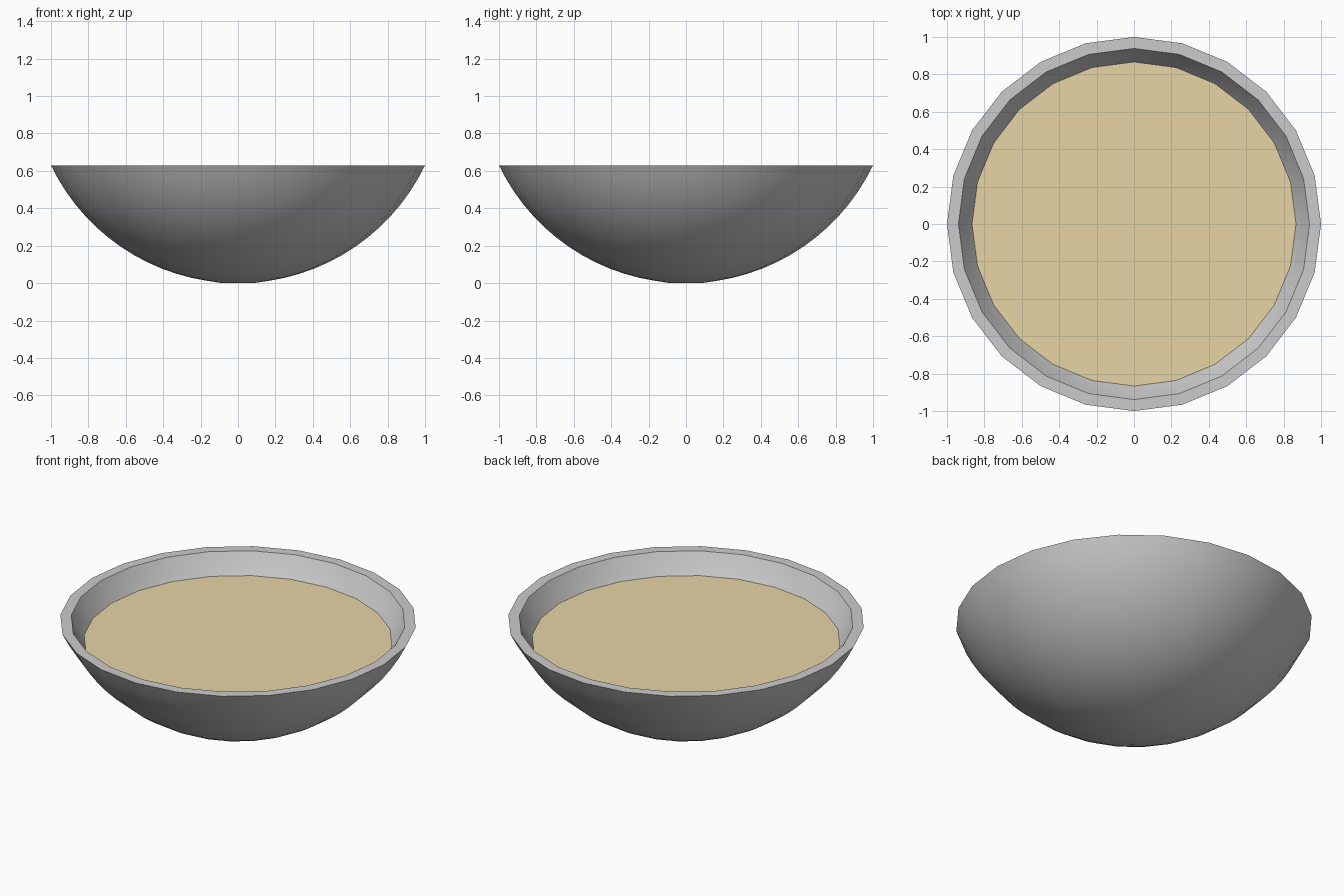
import bpy, bmesh
from math import pi, sin, cos, asin, acos, radians, sqrt

if "Cube" in bpy.data.objects:
    bpy.data.objects.remove(bpy.data.objects["Cube"])

SIDES = 24
H = 0.63                          # bowl height
R_OUT = (1 + H * H) / (2 * H)     # sphere radius giving rim radius 1
R_IN = R_OUT - 0.055
CZ = R_OUT                        # common sphere centre height


def arc(radius, z_top, a0, steps):
    """Profile points on the sphere from angle a0 off the pole up to z_top."""
    a1 = acos((CZ - z_top) / radius)
    angles = [a0 + (a1 - a0) * i / steps for i in range(steps + 1)]
    return [(radius * sin(a), CZ - radius * cos(a)) for a in angles]


def add_object(name, bm):
    bmesh.ops.recalc_face_normals(bm, faces=bm.faces)
    mesh = bpy.data.meshes.new(name)
    bm.to_mesh(mesh)
    bm.free()
    ob = bpy.data.objects.new(name, mesh)
    bpy.context.collection.objects.link(ob)
    bpy.context.view_layer.objects.active = ob
    ob.select_set(True)
    bpy.ops.object.shade_smooth_by_angle(angle=radians(30))
    ob.select_set(False)
    return ob


def lathe(name, profile):
    bm = bmesh.new()
    verts = [bm.verts.new((r, 0, z)) for r, z in profile]
    edges = [bm.edges.new(p) for p in zip(verts, verts[1:])]
    bmesh.ops.spin(bm, geom=verts + edges, cent=(0, 0, 0), axis=(0, 0, 1),
                   angle=2 * pi, steps=SIDES, use_duplicate=False)
    bmesh.ops.remove_doubles(bm, verts=bm.verts, dist=1e-4)
    return add_object(name, bm)


# Bowl shell: small base disc, outer wall, flat rim, inner wall
outer = arc(R_OUT, H, asin(0.085 / R_OUT), 14)
inner = arc(R_IN, H, 0, 14)
outer[0] = (0.085, 0.0)
lathe("bowl", [(0, 0)] + outer + inner[::-1])

# Contents: flat surface meeting the inner wall
LEVEL = 0.51
bm = bmesh.new()
bmesh.ops.create_circle(bm, cap_ends=True, segments=SIDES,
                        radius=sqrt(R_IN ** 2 - (CZ - LEVEL) ** 2))
bmesh.ops.translate(bm, verts=bm.verts, vec=(0, 0, LEVEL))
for f in bm.faces:
    if f.normal.z < 0:
        f.normal_flip()
contents = add_object("contents", bm)
mat = bpy.data.materials.new("broth")
mat.diffuse_color = (0.8, 0.66, 0.38, 1)
mat.use_nodes = True
mat.node_tree.nodes["Principled BSDF"].inputs["Base Color"].default_value = mat.diffuse_color
contents.data.materials.append(mat)
